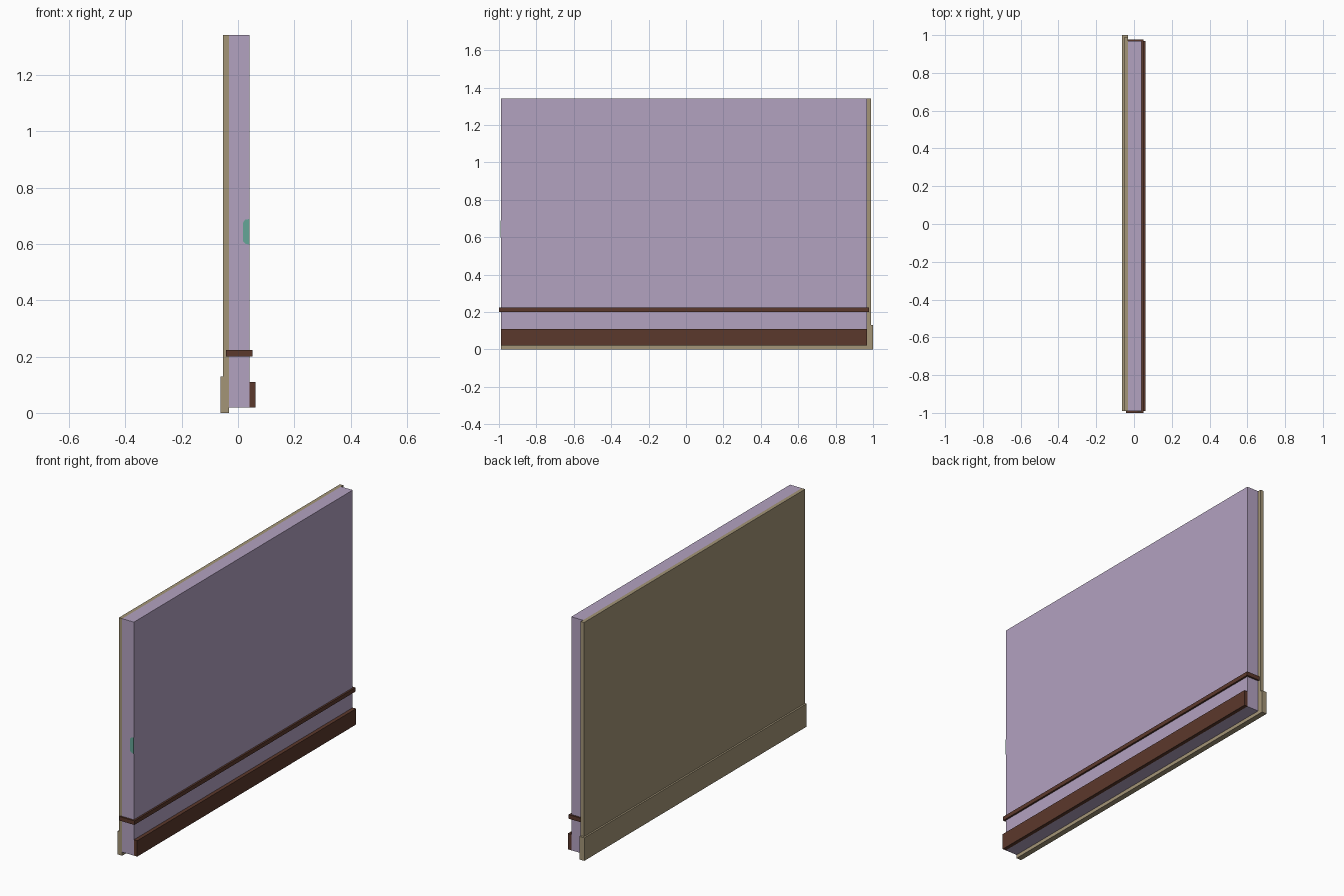
import bpy
import bmesh
from mathutils import Vector

if "Cube" in bpy.data.objects:
    bpy.data.objects.remove(bpy.data.objects["Cube"])


def material(name, rgb):
    m = bpy.data.materials.new(name)
    m.diffuse_color = (*rgb, 1)
    m.use_nodes = True
    m.node_tree.nodes["Principled BSDF"].inputs["Base Color"].default_value = m.diffuse_color
    return m


LILAC = material("lilac plaster", (0.45, 0.36, 0.53))
TAN = material("tan siding", (0.37, 0.30, 0.185))
BROWN = material("dark brown wood", (0.105, 0.04, 0.025))
TEAL = material("teal marker", (0.13, 0.38, 0.31))


def finish(name, bm, mat):
    bmesh.ops.recalc_face_normals(bm, faces=bm.faces)
    mesh = bpy.data.meshes.new(name)
    bm.to_mesh(mesh)
    bm.free()
    mesh.materials.append(mat)
    ob = bpy.data.objects.new(name, mesh)
    bpy.context.collection.objects.link(ob)
    return ob


def box(name, lo, hi, mat):
    lo, hi = Vector(lo), Vector(hi)
    bm = bmesh.new()
    bmesh.ops.create_cube(bm, size=1)
    for v in bm.verts:
        v.co = (lo + hi) / 2 + v.co * (hi - lo)
    return finish(name, bm, mat)


# Inner wall slab
box("inner_wall", (-0.032, -0.99, 0.02), (0.041, 0.968, 1.342), LILAC)

# Exterior cladding: one L-shaped profile with a thicker foot
box("outer_cladding", (-0.053, -0.99, 0.13), (-0.032, 0.988, 1.342), TAN)
box("outer_foot", (-0.063, -0.99, 0.0), (-0.032, 1.0, 0.13), TAN)

# Wooden trim: rail wrapping the slab and skirting board on the inside
box("chair_rail", (-0.043, -1.0, 0.2), (0.051, 0.978, 0.223), BROWN)
box("skirting_board", (0.041, -0.99, 0.02), (0.062, 0.968, 0.11), BROWN)

# Small teal plate on the front end
outline = [(0.041, 0.597), (0.025, 0.601), (0.018, 0.61), (0.018, 0.675),
           (0.025, 0.686), (0.041, 0.688)]
bm = bmesh.new()
face = bm.faces.new([bm.verts.new((x, -0.988, z)) for x, z in outline])
ext = bmesh.ops.extrude_face_region(bm, geom=[face])["geom"]
bmesh.ops.translate(bm, vec=(0, -0.004, 0),
                    verts=[g for g in ext if isinstance(g, bmesh.types.BMVert)])
finish("end_marker", bm, TEAL)
